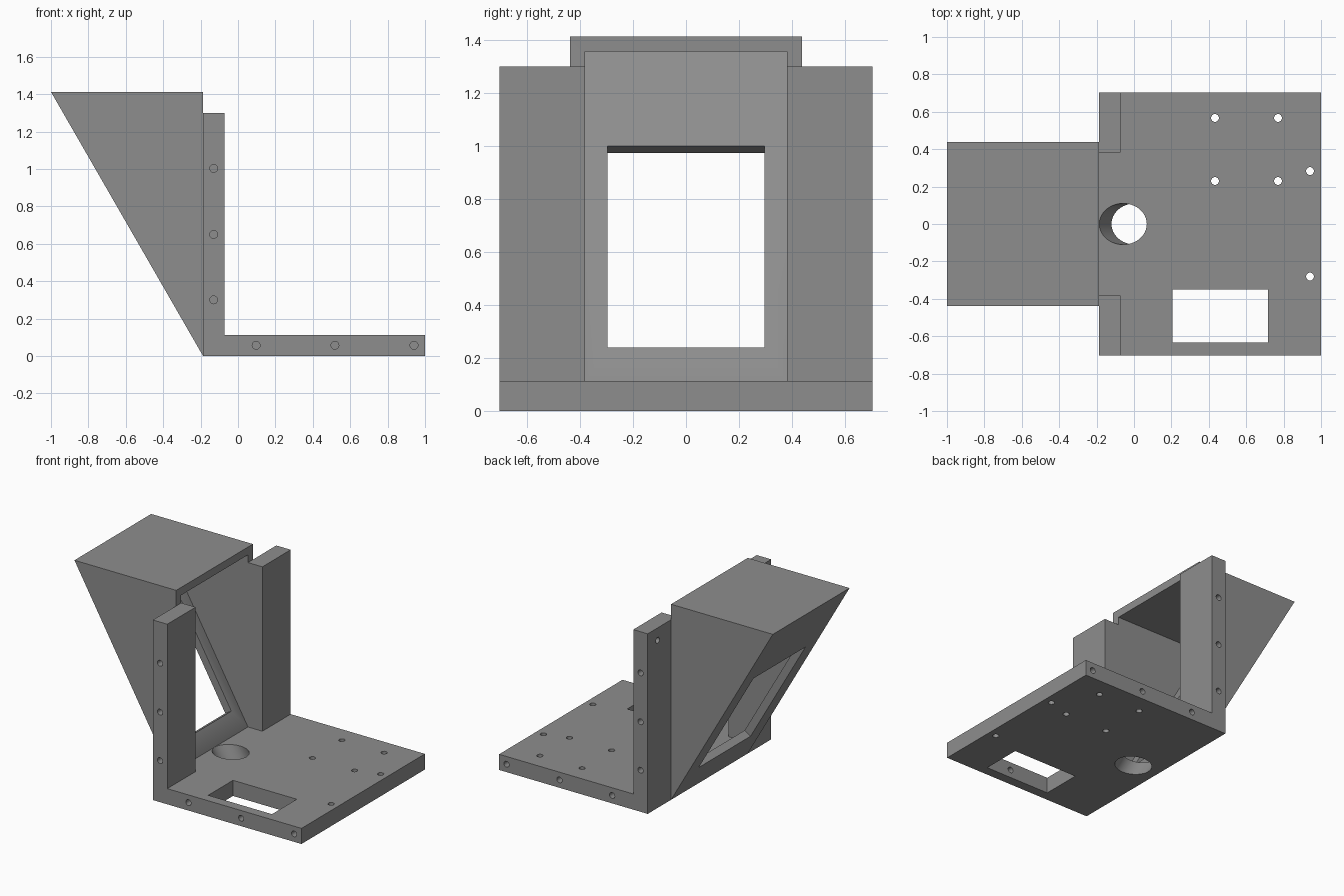
import bpy, bmesh, math
from mathutils import Matrix

if "Cube" in bpy.data.objects:
    bpy.data.objects.remove(bpy.data.objects["Cube"])

grey = bpy.data.materials.new("grey")
grey.diffuse_color = (0.27, 0.27, 0.27, 1)
grey.use_nodes = True
grey.node_tree.nodes["Principled BSDF"].inputs["Base Color"].default_value = grey.diffuse_color

X0, X1 = -0.187, 1.0          # back edge and front edge of the base
W, H, T = 0.704, 1.412, 0.113  # half width, total height, plate thickness
WALL = T / 2                   # hood wall thickness
INNER = 0.381                  # half width of the hood opening
TILT = math.radians(30)
SLOPE = math.tan(TILT)


def to_object(bm, name):
    bmesh.ops.recalc_face_normals(bm, faces=bm.faces)
    me = bpy.data.meshes.new(name)
    bm.to_mesh(me)
    bm.free()
    me.materials.append(grey)
    ob = bpy.data.objects.new(name, me)
    bpy.context.collection.objects.link(ob)
    return ob


def prism(name, profile, half):
    """Extrude an xz profile from y = -half to y = half."""
    bm = bmesh.new()
    face = bm.faces.new([bm.verts.new((x, -half, z)) for x, z in profile])
    ext = bmesh.ops.extrude_face_region(bm, geom=[face])["geom"]
    bmesh.ops.translate(bm, vec=(0, 2 * half, 0),
                        verts=[v for v in ext if isinstance(v, bmesh.types.BMVert)])
    return to_object(bm, name)


def box(name, centre, size, angle=0):
    bm = bmesh.new()
    bmesh.ops.create_cube(bm, size=1, matrix=Matrix.Translation(centre)
                          @ Matrix.Rotation(angle, 4, 'Y') @ Matrix.Diagonal((*size, 1)))
    return to_object(bm, name)


def rod(name, centre, radius, length, axis='Z', angle=0, sides=24):
    rot = {'X': Matrix.Rotation(math.pi / 2, 4, 'Y'),
           'Y': Matrix.Rotation(math.pi / 2, 4, 'X'),
           'Z': Matrix.Rotation(angle, 4, 'Y')}[axis]
    bm = bmesh.new()
    bmesh.ops.create_cone(bm, cap_ends=True, segments=sides, radius1=radius, radius2=radius,
                          depth=length, matrix=Matrix.Translation(centre) @ rot)
    return to_object(bm, name)


def cut(target, cutters):
    """Subtract every cutter, bake the result and remove the cutters."""
    for c in cutters:
        m = target.modifiers.new("cut", 'BOOLEAN')
        m.operation, m.solver, m.object = 'DIFFERENCE', 'EXACT', c
    bpy.context.view_layer.update()
    baked = bpy.data.meshes.new_from_object(
        target.evaluated_get(bpy.context.evaluated_depsgraph_get()))
    target.modifiers.clear()
    target.data = baked
    for c in cutters:
        bpy.data.objects.remove(c)
    bpy.ops.object.select_all(action='DESELECT')
    target.select_set(True)
    bpy.context.view_layer.objects.active = target
    bpy.ops.object.shade_smooth_by_angle(angle=math.radians(30))


# L-shaped frame: base plate with two uprights
frame = prism("base_and_uprights", [(X0, 0), (X1, 0), (X1, T), (X0 + 0.115, T),
                                    (X0 + 0.115, 1.30), (X0, 1.30)], W)
cutters = [
    box("slot", (X0 + 0.05, 0, T + 1), (0.4, 2 * INNER, 2)),             # gap between uprights
    box("pocket", (0.461, -0.493, 0.05), (0.51, 0.283, 0.4)),            # rectangular opening
    rod("cable_hole", (-0.026, 0, T / 2), 0.11, 0.5, angle=-TILT, sides=48),
]
# Screw holes through the base
for x, y in [(0.433, 0.567), (0.77, 0.567), (0.433, 0.23), (0.77, 0.23),
             (0.941, 0.283), (0.941, -0.281)]:
    cutters.append(rod("screw", (x, y, T / 2), 0.021, 0.4))
# Blind screw holes in both sides and in the backs of the uprights
for s in (-1, 1):
    for x, z in [(-0.13, 0.30), (-0.13, 0.65), (-0.13, 1.003),
                 (0.097, 0.057), (0.518, 0.057), (0.941, 0.057)]:
        cutters.append(rod("side_screw", (x, s * W, z), 0.021, 0.2, 'Y'))
    cutters.append(rod("back_screw", (X0, s * 0.59, 1.21), 0.021, 0.12, 'X'))
cut(frame, cutters)

# Sloping hood: hollow wedge, open toward the base, with a window in the slope
hood = prism("sloping_hood", [(X0, 0), (X0, H), (-1, H)], INNER + WALL)
top = H - WALL
cavity = prism("cavity", [(X0 + 0.1, T - 0.1 / SLOPE), (X0 + 0.1, top),
                          (X0 - (top - T) * SLOPE, top)], INNER)
window = box("window", (X0 - (0.62 - T) * SLOPE, 0, 0.62),
             (0.3, 0.592, 0.76 / math.cos(TILT)), -TILT)
cut(hood, [cavity, window])
